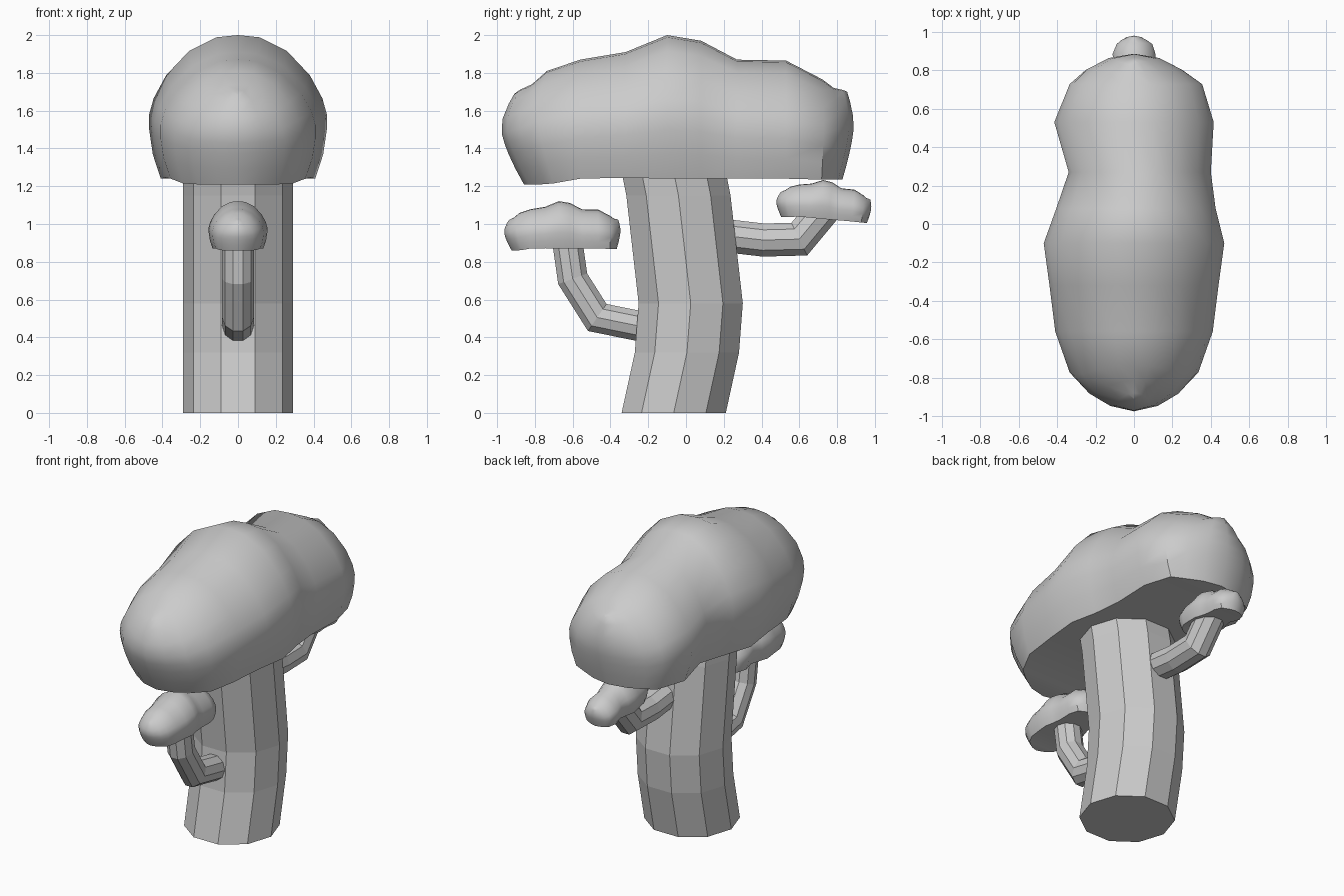
import bpy, bmesh, math
from mathutils import Vector, Matrix

if "Cube" in bpy.data.objects:
    bpy.data.objects.remove(bpy.data.objects["Cube"])


def finish(bm, name, smooth):
    bmesh.ops.remove_doubles(bm, verts=bm.verts, dist=0.0005)
    bmesh.ops.dissolve_degenerate(bm, edges=bm.edges, dist=0.0005)
    bmesh.ops.recalc_face_normals(bm, faces=bm.faces)
    me = bpy.data.meshes.new(name)
    bm.to_mesh(me)
    bm.free()
    ob = bpy.data.objects.new(name, me)
    bpy.context.collection.objects.link(ob)
    if smooth:
        bpy.ops.object.select_all(action='DESELECT')
        ob.select_set(True)
        bpy.context.view_layer.objects.active = ob
        bpy.ops.object.shade_smooth_by_angle(angle=math.radians(40))
    return ob


def loft(rings, name, smooth=False, caps=True):
    bm = bmesh.new()
    rows = [[bm.verts.new(p) for p in ring] for ring in rings]
    n = len(rows[0])
    for a, b in zip(rows, rows[1:]):
        for i in range(n):
            j = (i + 1) % n
            bm.faces.new((a[i], a[j], b[j], b[i]))
    if caps:
        bm.faces.new(rows[0])
        bm.faces.new(rows[-1])
    return finish(bm, name, smooth)


def tube(path, radius, name, level=False, sides=10):
    """Sided tube along (y, z) points, mitred at bends or with level rings."""
    pts = [Vector(p) for p in path]
    rings = []
    for i, c in enumerate(pts):
        d0 = (c - pts[max(i - 1, 0)]).normalized()
        d1 = (pts[min(i + 1, len(pts) - 1)] - c).normalized()
        t = (d0 + d1).normalized()
        d = d1 if d1.length else d0
        n, k = Vector((t.y, -t.x)), 1 / max(t.dot(d), 0.5)
        if level:
            n, k = Vector((1, 0)), 1
        ring = []
        for s in range(sides):
            a = 2 * math.pi * s / sides
            q = c + n * (radius * k * math.sin(a))
            ring.append((radius * math.cos(a), q.x, q.y))
        rings.append(ring)
    return loft(rings, name)


# Half cross-section of the canopy: (width factor, height factor)
HALF = [(.87, 0), (.96, .17), (1, .34), (1, .45), (.95, .56), (.81, .72), (.55, .89), (.24, .985)]
PROFILE = HALF + [(0, 1)] + [(-w, h) for w, h in reversed(HALF)]

# Stations along y: y, x offset, half width, top, bottom, end slope
STATIONS = [
    (-.978, 0, 0, 1.69, 1.21, 1), (-.95, 0, .13, 1.71, 1.21, 1),
    (-.885, 0, .245, 1.74, 1.21, 1), (-.785, 0, .335, 1.81, 1.215, .7),
    (-.56, 0, .41, 1.87, 1.24, 0), (-.32, 0, .44, 1.91, 1.245, 0),
    (-.1, 0, .47, 2.0, 1.24, 0), (.08, .01, .415, 1.97, 1.24, 0),
    (.27, .03, .37, 1.87, 1.24, 0), (.53, 0, .415, 1.865, 1.24, 0),
    (.73, .01, .345, 1.765, 1.235, -.1), (.81, 0, .25, 1.72, 1.235, -.4),
    (.865, 0, .14, 1.71, 1.235, -.5), (.888, 0, 0, 1.70, 1.235, -.5)]


def canopy(name, matrix):
    rings = []
    for y, cx, w, top, bot, slope in STATIONS:
        ring = []
        for fx, fz in PROFILE:
            # The ends lean back above and below their widest height
            lean = .12 * max(0, (.6 - fz) / .6) ** 1.4 + .07 * max(0, (fz - .65) / .35) ** 1.5
            ring.append((cx + fx * w, y + slope * lean, bot + fz * (top - bot)))
        rings.append(ring)
    ob = loft(rings, name, smooth=True, caps=False)
    ob.data.transform(matrix)
    return ob


def placed(y, z, scale, tilt=0):
    return (Matrix.Translation((0, y, z)) @ Matrix.Rotation(tilt, 4, 'X')
            @ Matrix.Scale(scale, 4) @ Matrix.Translation((0, 0, -1.24)))


# Trunk
tube([(-.065, 0), (.005, .32), (.025, .58), (-.04, 1.15), (-.07, 1.3)], .29, "trunk", level=True)

# Branches
tube([(-.15, .44), (-.47, .505), (-.6, .71), (-.63, .92)], .084, "front_branch")
tube([(.15, .945), (.41, .915), (.6, .92), (.75, 1.1)], .092, "back_branch")

# Canopies
canopy("main_canopy", Matrix.Identity(4))
canopy("front_canopy", placed(-.64, .87, .33))
canopy("back_canopy", placed(.735, 1.026, .27, math.radians(-5)))
